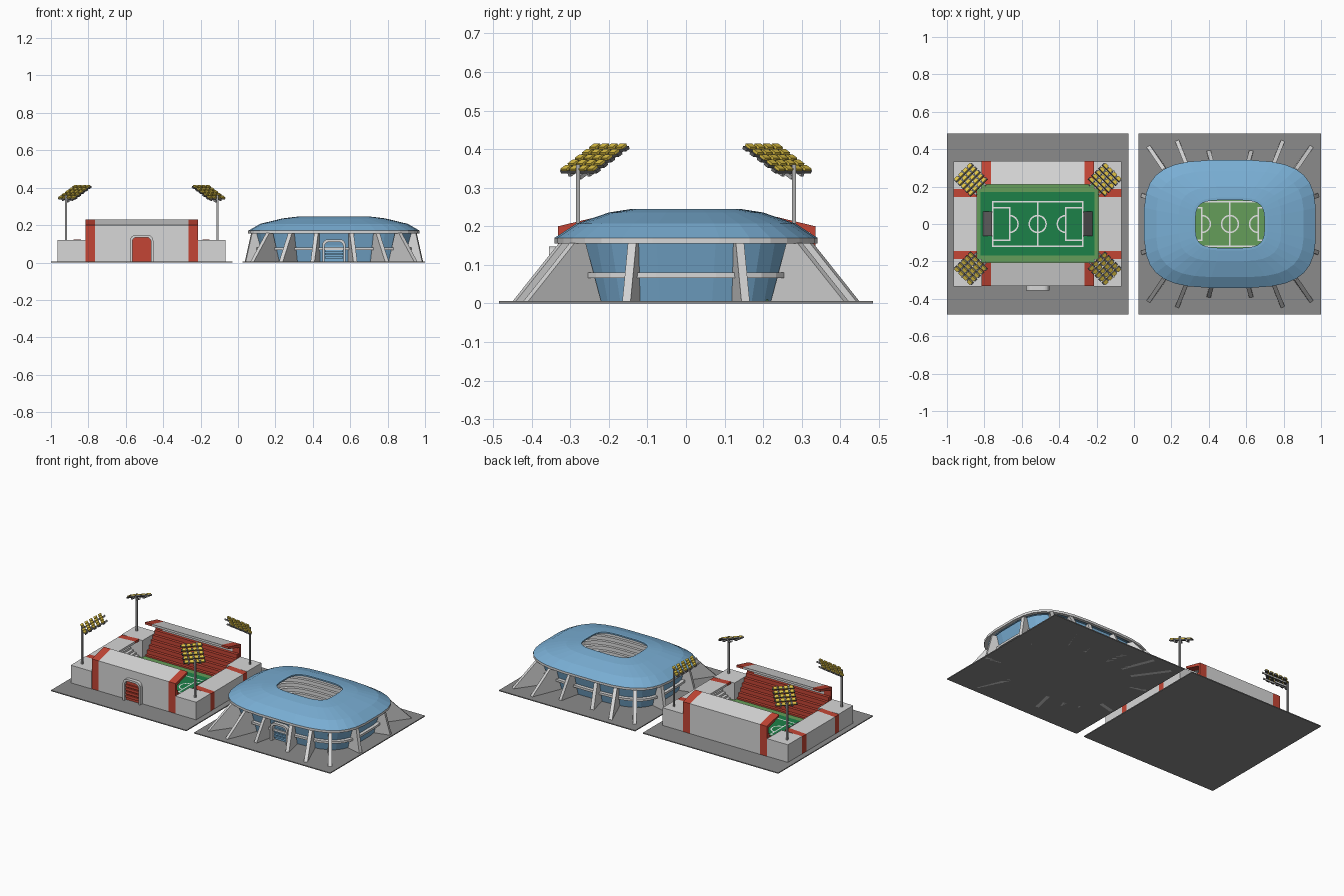
import bpy, bmesh, math
from mathutils import Vector, Matrix

if "Cube" in bpy.data.objects:
    bpy.data.objects.remove(bpy.data.objects["Cube"])

def mat(name, r, g, b):
    m = bpy.data.materials.new(name)
    m.diffuse_color = (r, g, b, 1)
    m.use_nodes = True
    m.node_tree.nodes["Principled BSDF"].inputs["Base Color"].default_value = m.diffuse_color
    return m

ASPHALT = mat("asphalt grey", .26, .26, .26)
PALE = mat("pale grey", .68, .68, .68)
RED = mat("brick red", .55, .06, .035)
DGREEN = mat("dark green", .012, .22, .065)
LGREEN = mat("light green", .13, .34, .10)
WHITE = mat("white", .88, .88, .88)
BLUE = mat("sky blue", .19, .42, .65)
YELLOW = mat("lamp yellow", .75, .55, .06)
METAL = mat("dark metal", .13, .13, .13)
STEEL = mat("steel grey", .42, .42, .42)

def make(name, verts, faces, *mats):
    me = bpy.data.meshes.new(name)
    me.from_pydata([tuple(v) for v in verts], [], faces)
    bm = bmesh.new()
    bm.from_mesh(me)
    bmesh.ops.recalc_face_normals(bm, faces=bm.faces[:])
    bm.to_mesh(me)
    bm.free()
    ob = bpy.data.objects.new(name, me)
    for m in mats:
        me.materials.append(m)
    bpy.context.collection.objects.link(ob)
    return ob

def box(name, x0, x1, y0, y1, z0, z1, m, mtx=None):
    vs = [Vector((x, y, z)) for z in (z0, z1) for x, y in ((x0, y0), (x1, y0), (x1, y1), (x0, y1))]
    if mtx:
        vs = [mtx @ v for v in vs]
    return make(name, vs, [(3, 2, 1, 0), (4, 5, 6, 7), (0, 1, 5, 4), (1, 2, 6, 5), (2, 3, 7, 6), (3, 0, 4, 7)], m)

def prism(name, pts, offset, m):
    """Extrude a closed 3D outline by an offset vector."""
    n = len(pts)
    pts = [Vector(p) for p in pts]
    faces = [tuple(range(n)), tuple(range(2 * n - 1, n - 1, -1))]
    faces += [(i, (i + 1) % n, n + (i + 1) % n, n + i) for i in range(n)]
    return make(name, pts + [p + Vector(offset) for p in pts], faces, m)

def strip(name, cx, cy, pts, z, m, w=.008):
    """Flat painted line along an open path."""
    vs, fs = [], []
    for i, p in enumerate(pts):
        a, b = Vector(pts[max(i - 1, 0)]), Vector(pts[min(i + 1, len(pts) - 1)])
        d = (b - a).normalized()
        for s in (-w / 2, w / 2):
            vs.append((cx + p[0] - d.y * s, cy + p[1] + d.x * s, z))
        if i:
            fs.append((2 * i - 2, 2 * i, 2 * i + 1, 2 * i - 1))
    make(name, vs, fs, m)

def arc(x, r, a0, a1, n=20):
    return [(x + r * math.cos(a0 + (a1 - a0) * i / n), r * math.sin(a0 + (a1 - a0) * i / n)) for i in range(n + 1)]

# ---------- pitch with markings and goals ----------
def pitch(cx, inner):
    box("grass_border", cx - .325, cx + .325, -.207, .212, .004, .010, LGREEN)
    box("grass_pitch", cx - .305, cx + .305, -.168, .172, .005, .012, inner)
    z = .0135
    for s in (-1, 1):
        strip("touch_line", cx, 0, [(-.244, s * .12), (.244, s * .12)], z, WHITE)
        strip("goal_line", cx, 0, [(s * .24, -.12), (s * .24, .12)], z, WHITE)
        strip("box_front", cx, 0, [(s * .15, -.09), (s * .15, .09)], z, WHITE)
        for t in (-1, 1):
            strip("box_side", cx, 0, [(s * .24, t * .086), (s * .15, t * .086)], z, WHITE)
        c = math.pi if s > 0 else 0
        strip("box_arc", cx, 0, arc(s * .15, .045, c - 1.5, c + 1.5), z, WHITE)
        # goal: posts, bar and net
        x0, x1 = cx + s * .245, cx + s * .293
        for t in (-.064, .064):
            box("goal_post", x0 - .003, x0 + .003, t - .003, t + .003, .012, .06, METAL)
            prism("goal_side_net", [(x0, t, .012), (x0, t, .06), (x1, t, .012)], (0, .002, 0), METAL)
        prism("goal_net", [(x0, -.064, .06), (x1, -.064, .012), (x1, -.064, .016), (x0, -.064, .064)], (0, .128, 0), METAL)
    strip("halfway_line", cx, 0, [(0, -.12), (0, .12)], z, WHITE)
    strip("centre_circle", cx, 0, arc(0, .045, 0, 2 * math.pi, 28), z, WHITE)

# ---------- arched gate with slatted door ----------
def gate(cx, y, depth, h, door):
    def outline(w, top):
        r = .03 * w / .06
        pts = [(-w, 0)]
        pts += [(-w + r + r * math.cos(a), top - r + r * math.sin(a)) for a in [math.pi * (1 - i / 10) for i in range(6)]]
        return pts + [(-p[0], p[1]) for p in reversed(pts)]
    o, i = outline(.062, h), outline(.05, h - .013)
    prism("gate_frame", [(cx + p[0], y, p[1] + .006) for p in o + i[::-1]], (0, depth, 0), PALE)
    prism("gate_door", [(cx + p[0], y + depth * .6, p[1] + .006) for p in i], (0, .01, 0), door)
    for k in range(4):
        z = .022 + k * (h - .05) / 4
        box("door_slat", cx - .048, cx + .048, y + depth * .35, y + depth * .62, z, z + (h - .05) / 4 - .006, door)

# ---------- rectangular open stadium ----------
CX = -.515
box("left_ground", -1, -.03, -.485, .485, 0, .006, ASPHALT)
pitch(CX, DGREEN)

def stand(name, ox, oy, dx, dy, half, end, d, wall, roof, seat):
    """Outer wall, roof and tiers; (dx, dy) points towards the pitch."""
    tx, ty = -dy, dx
    def sweep(part, prof, v0, v1, m):
        pts = [(ox + dx * u + tx * v0, oy + dy * u + ty * v0, z) for u, z in prof]
        prism(name + part, pts, (tx * (v1 - v0), ty * (v1 - v0), 0), m)
    shell = [(0, .006), (0, wall), (d, roof), (d, roof - .014), (.014, wall - .016), (.014, .006)]
    sweep("_shell", shell, -half, half, PALE)
    for s in (-1, 1):
        sweep("_end_frame", shell, s * half, s * (half + end), RED)
    n, top = 6, wall * .72
    tiers = [(.014, .006), (.014, top)]
    for k in range(n):
        u = .014 + (d - .014) * (k + 1) / n
        z = top - (top - .02) * k / (n - 1)
        tiers.append((u, z))
        tiers.append((u, z - (top - .02) / (n - 1) if k < n - 1 else .006))
    sweep("_tiers", tiers, -half - end + .004, half + end - .004, seat)

stand("front_stand", CX, -.332, 0, 1, .25, .05, .125, .2, .23, RED)
stand("back_stand", CX, .336, 0, -1, .25, .05, .125, .2, .23, RED)
stand("left_stand", CX - .449, 0, 1, 0, .145, .043, .125, .117, .124, PALE)
stand("right_stand", CX + .449, 0, -1, 0, .145, .043, .125, .117, .124, PALE)
gate(CX, -.355, .03, .142, RED)

# ---------- corner blocks and floodlights ----------
for sx in (-1, 1):
    for sy in (-1, 1):
        x0, x1 = sorted((CX + sx * .449, CX + sx * .30))
        y0, y1 = sorted((sy * .334, sy * .188))
        box("corner_block", x0, x1, y0, y1, .006, .12, PALE)
        px, py = CX + sx * .405, sy * .28
        box("floodlight_pole", px - .005, px + .005, py - .005, py + .005, .12, .36, STEEL)
        # rack frame: X along the bars, Y leaning up towards the pitch
        inward = Vector((-sx, -sy, 0)).normalized()
        up = (inward * .88 + Vector((0, 0, .47))).normalized()
        along = Vector((0, 0, 1)).cross(inward)
        m = Matrix((along, up, along.cross(up))).transposed().to_4x4()
        m.translation = (CX + sx * .357, sy * .236, .372)
        for s in (-.035, .035):
            box("rack_spine", s - .005, s + .005, -.07, .085, .003, .011, STEEL, m)
        box("rack_arm", -.006, .006, -.075, .0, .008, .018, STEEL, m)
        for k in range(5):
            v = -.06 + k * .03
            box("lamp_bar", -.066, .066, v - .008, v + .008, -.005, .003, METAL, m)
            for j in range(4):
                u = -.048 + j * .032
                box("lamp", u - .011, u + .011, v - .011, v + .009, -.012, -.005, YELLOW, m)

# ---------- domed stadium ----------
DX = .513
box("right_ground", .025, 1, -.485, .485, 0, .006, ASPHALT)
pitch(DX, LGREEN)

def loft(name, rings, mats, rule=lambda k: 0, n=32, closed=False):
    """Skin rounded-rectangle rings given as (half x, half y, z, exponent)."""
    vs, fs, idx = [], [], []
    for a, b, z, e in rings:
        for i in range(n):
            t = 2 * math.pi * (i + .5) / n
            c, s = math.cos(t), math.sin(t)
            vs.append((DX + a * math.copysign(abs(c) ** (2 / e), c), b * math.copysign(abs(s) ** (2 / e), s), z))
    R = len(rings)
    for k in range(R if closed else R - 1):
        for i in range(n):
            j, q = (i + 1) % n, (k + 1) % R
            fs.append((k * n + i, k * n + j, q * n + j, q * n + i))
            idx.append(rule(k))
    ob = make(name, vs, fs, *mats)
    ob.data.polygons.foreach_set("material_index", idx)
    return ob

# roof shell with grey rim and central opening
loft("dome_roof", [(.46, .342, .155, 3.4), (.46, .342, .170, 3.4), (.395, .285, .207, 3.4), (.275, .2, .236, 3.4),
                   (.2, .142, .245, 3.6), (.184, .128, .245, 4), (.184, .128, .236, 4), (.27, .19, .226, 3.4),
                   (.38, .27, .195, 3.4), (.44, .322, .155, 3.4)],
     (BLUE, PALE), lambda k: 1 if k in (0, 9) else 0, closed=True)
# outer wall and mid-height ring
loft("dome_wall", [(.385, .265, .004, 3.4), (.425, .302, .16, 3.4), (.41, .29, .16, 3.4), (.37, .255, .004, 3.4)],
     (BLUE,), closed=True)
loft("wall_ring", [(.425, .305, .066, 3.4), (.425, .305, .08, 3.4), (.395, .275, .08, 3.4), (.395, .275, .066, 3.4)],
     (PALE,), closed=True)
# seating bowl
bowl = []
for k in range(7):
    f = k / 6
    a, b, z = .25 + .13 * f, .165 + .10 * f, .012 + .135 * f
    bowl += [(a, b, z, 3.6), (a, b, z + .0225, 3.6)]
loft("seating_bowl", bowl, (PALE,))
gate(DX, -.315, .05, .118, BLUE)

# buttress fins: ground tip, top under the rim, wall foot
FINS = [((.115, .395), (.095, .325), (.085, .26)), ((.285, .45), (.235, .325), (.205, .255)),
        ((.44, .42), (.355, .295), (.30, .225)), ((.475, .155), (.44, .14), (.375, .13))]
for sx in (-1, 1):
    for sy in (-1, 1):
        for tip, top, foot in FINS:
            P, Q, F = [Vector((DX + sx * p[0], sy * p[1], 0)) for p in (tip, top, foot)]
            d = (P - F).normalized()
            side = Vector((-d.y, d.x, 0)) * .022
            zv = Vector((0, 0, .157))
            pts = [P, Q + zv, Q - d * .035 + zv, F]
            prism("buttress_fin", [p - side / 2 for p in pts], side, PALE)
